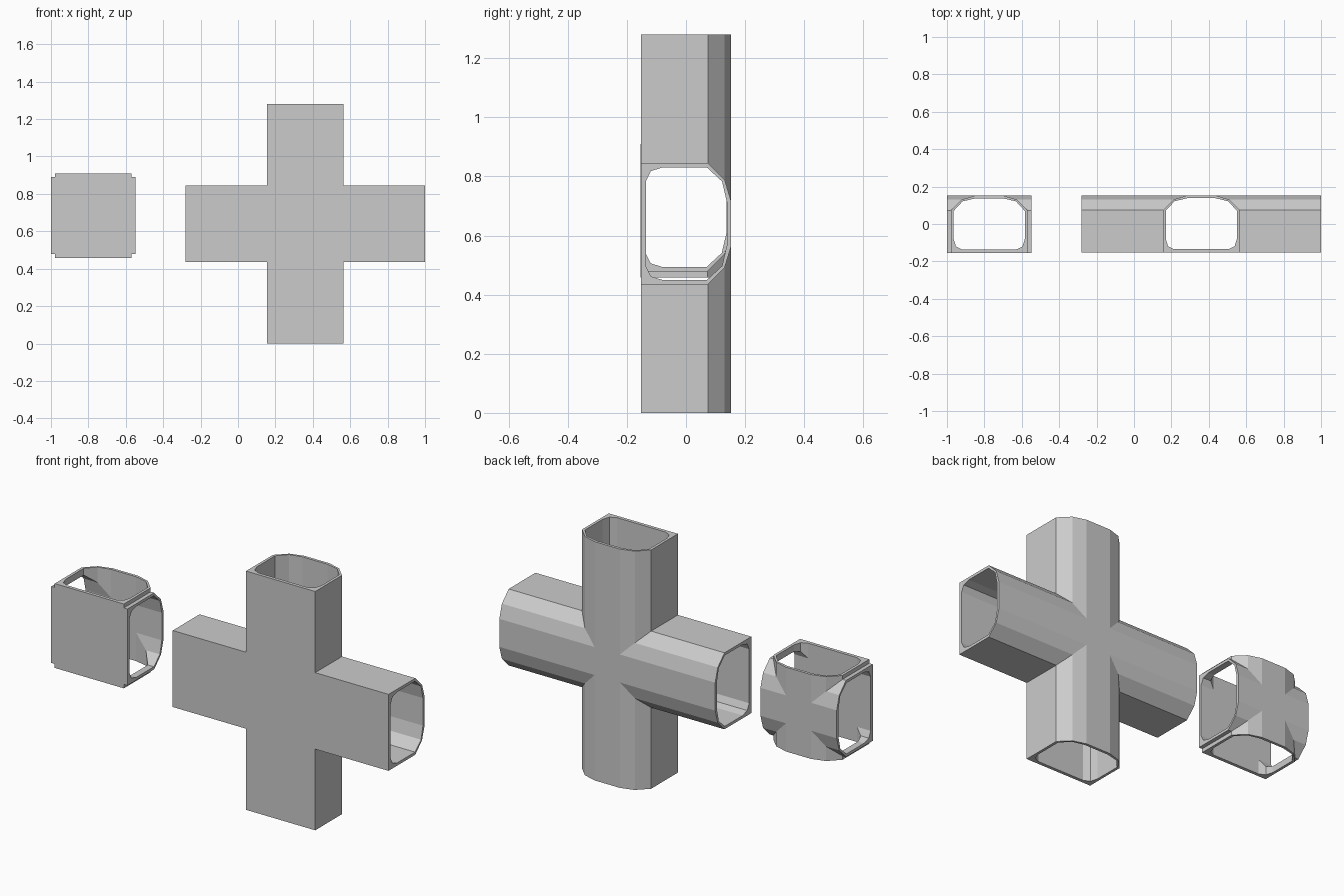
import bpy, bmesh
from mathutils import Vector

if "Cube" in bpy.data.objects:
    bpy.data.objects.remove(bpy.data.objects["Cube"])

# half profiles of the tube, as (across, depth): flat front, faceted back
OUTER = [(0.205, -0.153), (0.205, 0.074), (0.148, 0.131), (0.075, 0.153)]
INNER = [(0.145, -0.135), (0.178, -0.119), (0.19, -0.08), (0.19, 0.071),
         (0.143, 0.122), (0.074, 0.138)]

grey = bpy.data.materials.new("plain grey")
grey.diffuse_color = (0.6, 0.6, 0.6, 1)
grey.use_nodes = True
grey.node_tree.nodes["Principled BSDF"].inputs["Base Color"].default_value = grey.diffuse_color


def prism(name, half, length, axis, centre):
    """Extrude the mirrored half profile along x or z."""
    ring = half + [(-u, y) for u, y in reversed(half)]
    bm = bmesh.new()

    def place(u, y, t):
        p = (t, y, u) if axis == "x" else (u, y, t)
        return bm.verts.new(Vector(p) + centre)

    a = [place(u, y, -length) for u, y in ring]
    b = [place(u, y, length) for u, y in ring]
    bm.faces.new(a)
    bm.faces.new(b)
    n = len(ring)
    for i in range(n):
        j = (i + 1) % n
        bm.faces.new((a[i], a[j], b[j], b[i]))
    bmesh.ops.recalc_face_normals(bm, faces=bm.faces)
    mesh = bpy.data.meshes.new(name)
    bm.to_mesh(mesh)
    bm.free()
    ob = bpy.data.objects.new(name, mesh)
    bpy.context.collection.objects.link(ob)
    ob.data.materials.append(grey)
    return ob


def combine(ob, other, operation):
    """Apply a boolean and remove the second object."""
    mod = ob.modifiers.new("join", "BOOLEAN")
    mod.operation, mod.solver, mod.object = operation, "EXACT", other
    bpy.context.view_layer.objects.active = ob
    bpy.ops.object.modifier_apply(modifier=mod.name)
    bpy.data.objects.remove(other)


def crossed_tubes(name, reach, centre):
    """Four open arms meeting in one hollow junction."""
    centre = Vector(centre)
    body = prism(name, OUTER, reach, "z", centre)
    combine(body, prism("arm", OUTER, reach, "x", centre), "UNION")
    bore = prism("bore", INNER, reach + 0.1, "z", centre)
    combine(bore, prism("side_bore", INNER, reach + 0.1, "x", centre), "UNION")
    combine(body, bore, "DIFFERENCE")


# long four-way pipe, and the short junction piece beside it
crossed_tubes("four_way_pipe", 0.64, (0.36, 0, 0.64))
crossed_tubes("short_junction", 0.226, (-0.774, -0.001, 0.684))
